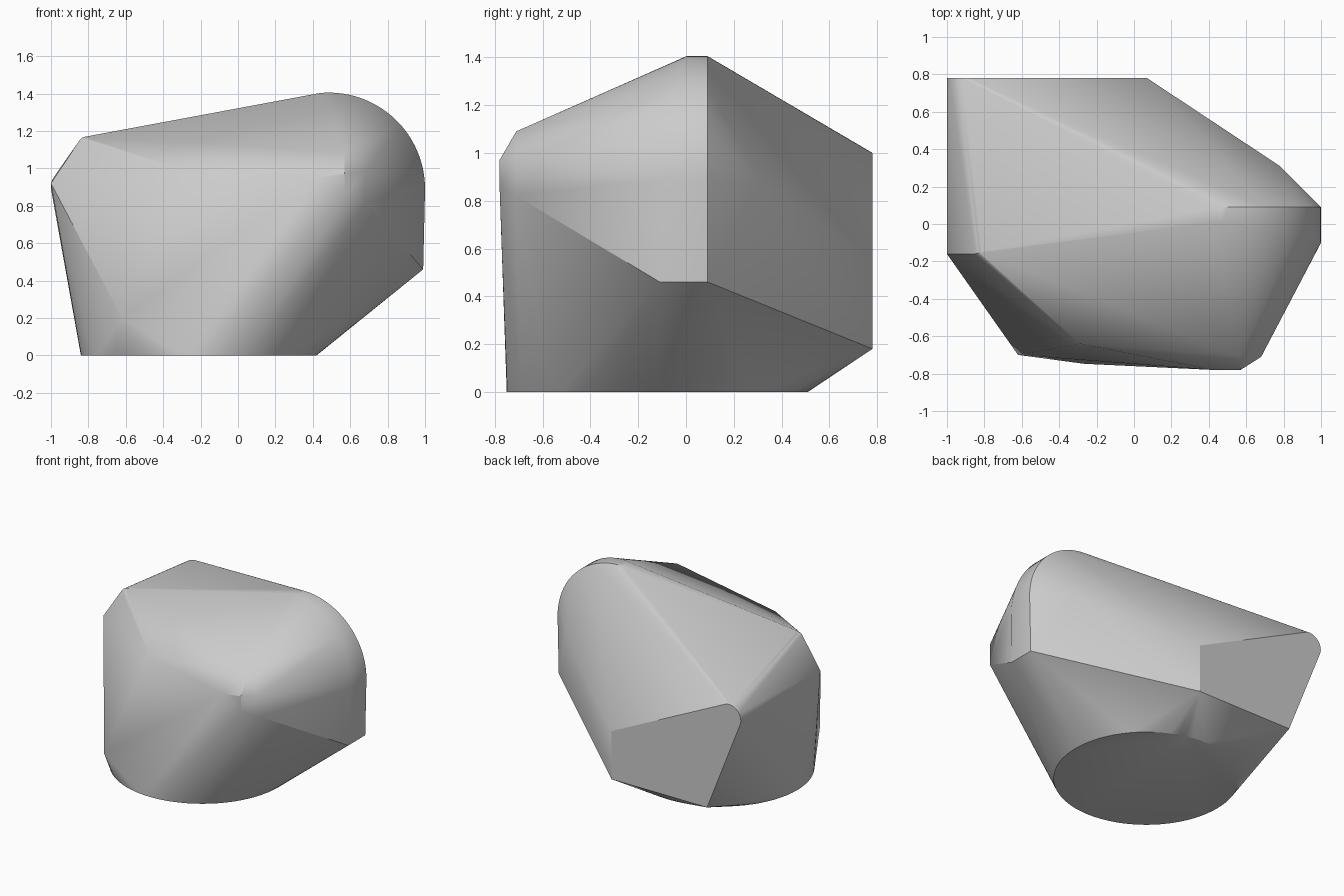
import bpy, bmesh
from math import cos, sin, radians, pi

cube = bpy.data.objects.get("Cube")
if cube:
    bpy.data.objects.remove(cube, do_unlink=True)


def arc(cx, cz, r, start, end, n, y0, y1):
    """Arc in the XZ plane whose depth slides from y0 to y1."""
    pts = []
    for i in range(n + 1):
        t = i / n
        a = radians(start + (end - start) * t)
        pts.append((cx + r * cos(a), y0 + (y1 - y0) * t, cz + r * sin(a)))
    return pts


# Round foot
SIDES = 72
points = [(-0.21 + 0.63 * cos(2 * pi * i / SIDES),
           -0.12 + 0.63 * sin(2 * pi * i / SIDES), 0) for i in range(SIDES)]

# Rounded shoulder, straight behind and slanted in front
points += arc(0.485, 0.89, 0.515, 0, 95, 28, 0.09, 0.09)
points += arc(0.485, 0.89, 0.515, 0, 95, 28, -0.10, 0.01)
points += [(0.99, 0.09, 0.46), (0.99, -0.11, 0.46)]
points += [(0.65, 0.24, 1.07), (0.78, 0.31, 0.88)]

# Chamfered nose
points += [(0.57, -0.78, 0.86), (0.57, -0.78, 0.97), (0.42, -0.78, 0.95),
           (0.57, -0.71, 1.09), (0.68, -0.71, 0.98), (0.68, -0.71, 0.82)]

# Flat back panel with one rounded corner
points += [(0.07, 0.78, 0.54), (0.07, 0.78, 0.18), (-0.72, 0.78, 0.18)]
points += arc(-0.9, 0.9, 0.1, 80, 190, 10, 0.78, 0.78)

# Side ridge and front corners
points += arc(-0.81, 1.125, 0.045, 95, 150, 4, -0.15, -0.16)
points += [(-1, -0.16, 0.92), (-0.99, -0.17, 0.88),
           (-0.29, -0.64, 0.99), (-0.62, -0.70, 0.20)]

# Wrap the profiles in one convex shell
bm = bmesh.new()
for p in points:
    bm.verts.new(p)
hull = bmesh.ops.convex_hull(bm, input=bm.verts)
spare = {v for v in hull["geom_interior"] + hull["geom_unused"]
         if isinstance(v, bmesh.types.BMVert)}
bmesh.ops.delete(bm, geom=list(spare), context="VERTS")
bmesh.ops.dissolve_limit(bm, angle_limit=radians(0.5),
                         verts=bm.verts, edges=bm.edges)
bmesh.ops.recalc_face_normals(bm, faces=bm.faces)
mesh = bpy.data.meshes.new("faceted_stone")
bm.to_mesh(mesh)
bm.free()
stone = bpy.data.objects.new("faceted_stone", mesh)
bpy.context.collection.objects.link(stone)

# Grey material
grey = bpy.data.materials.new("light_grey")
grey.use_nodes = True
colour = (0.6, 0.6, 0.6, 1)
grey.diffuse_color = colour
grey.node_tree.nodes["Principled BSDF"].inputs["Base Color"].default_value = colour
mesh.materials.append(grey)

# Smooth curves, crisp creases
bpy.ops.object.select_all(action="DESELECT")
stone.select_set(True)
bpy.context.view_layer.objects.active = stone
bpy.ops.object.shade_smooth_by_angle(angle=radians(30))
